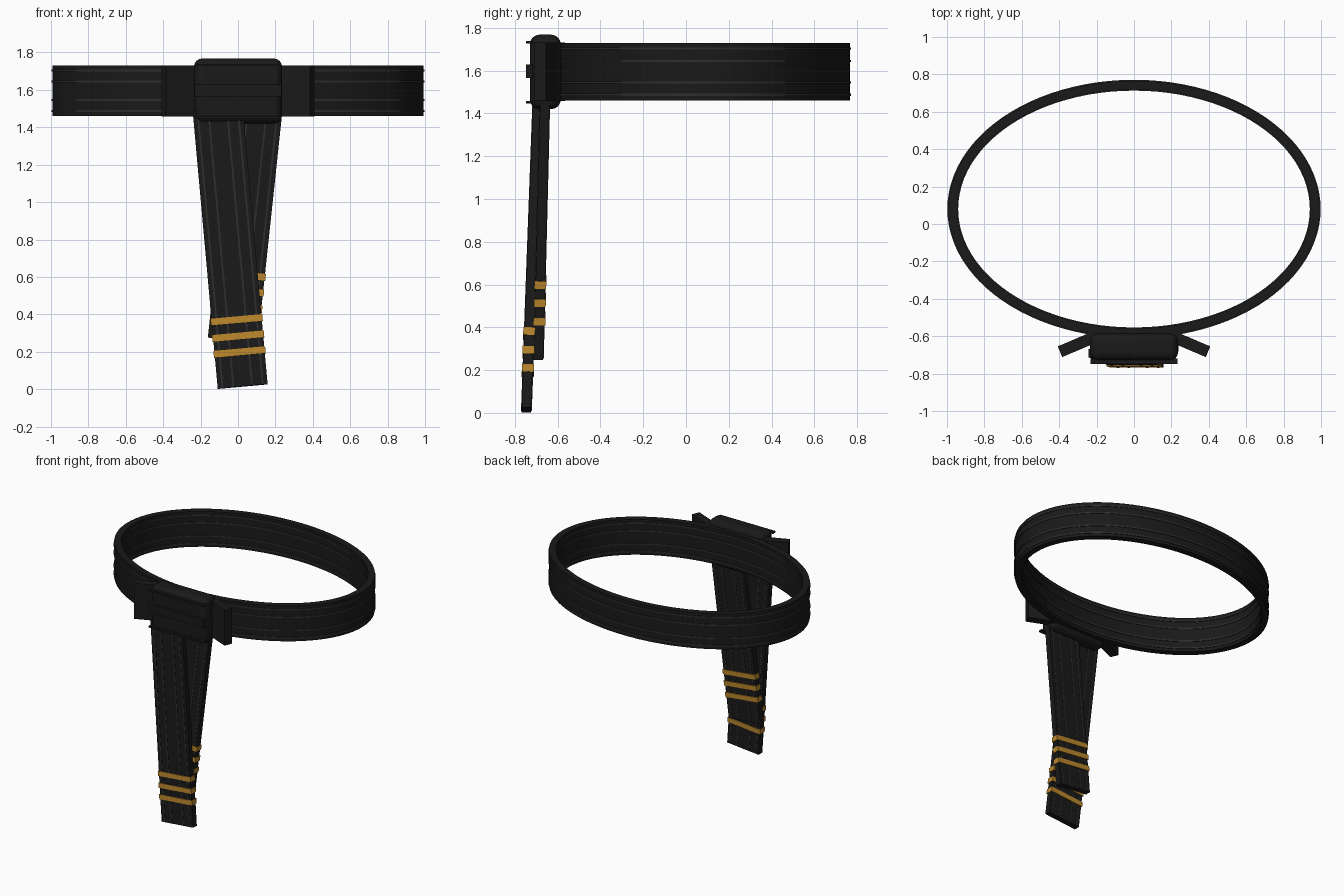
import bpy, bmesh
from math import sin, cos, pi, radians
from mathutils import Matrix, Vector

if "Cube" in bpy.data.objects:
    bpy.data.objects.remove(bpy.data.objects["Cube"])


def material(name, rgb):
    m = bpy.data.materials.new(name)
    m.diffuse_color = (*rgb, 1)
    m.use_nodes = True
    m.node_tree.nodes["Principled BSDF"].inputs["Base Color"].default_value = m.diffuse_color
    return m


BLACK = material("black_cloth", (0.010, 0.010, 0.010))
THREAD = material("grey_thread", (0.028, 0.028, 0.030))
GOLD = material("gold_stripe", (0.50, 0.24, 0.025))


def finish(name, bm, mat, matrix=Matrix()):
    bmesh.ops.recalc_face_normals(bm, faces=bm.faces)
    me = bpy.data.meshes.new(name)
    bm.to_mesh(me)
    bm.free()
    me.materials.append(mat)
    ob = bpy.data.objects.new(name, me)
    ob.matrix_world = matrix
    bpy.context.collection.objects.link(ob)
    return ob


def box(name, size, loc, mat, matrix=Matrix()):
    bm = bmesh.new()
    bmesh.ops.create_cube(bm, size=1)
    bmesh.ops.scale(bm, vec=size, verts=bm.verts)
    return finish(name, bm, mat, matrix @ Matrix.Translation(loc))


def smooth(ob):
    bpy.ops.object.select_all(action='DESELECT')
    ob.select_set(True)
    bpy.context.view_layer.objects.active = ob
    bpy.ops.object.shade_smooth_by_angle(angle=radians(35))


def ring(name, z0, z1, grow, mat, n=96):
    """Elliptical band with a rectangular cross-section."""
    rx, ry, t = 0.993, 0.686, 0.048
    section = [(grow, z0), (grow, z1), (-t - grow, z1), (-t - grow, z0)]
    bm = bmesh.new()
    loops = [[bm.verts.new(((rx + d) * cos(2 * pi * i / n), 0.08 + (ry + d) * sin(2 * pi * i / n), z))
              for d, z in section] for i in range(n)]
    for i in range(n):
        a, b = loops[i], loops[(i + 1) % n]
        for j in range(4):
            k = (j + 1) % 4
            bm.faces.new((a[j], b[j], b[k], a[k]))
    smooth(finish(name, bm, mat))


# Waist loop and its stitching
ROWS = (-0.108, -0.05, 0.05, 0.108)
ring("waist_loop", 1.46, 1.73, 0, BLACK)
for i, r in enumerate(ROWS):
    ring(f"waist_stitch_{i}", 1.595 + r - 0.005, 1.595 + r + 0.005, 0.005, THREAD)

# Knot with rounded edges
knot = box("knot", (0.472, 0.145, 0.348), (0, -0.6575, 1.594), BLACK)
bev = knot.modifiers.new("rounding", 'BEVEL')
bev.width, bev.segments = 0.045, 4
smooth(knot)

# Raised strips across the knot front
for label, z, h in (("lower", 1.453, 0.012), ("middle", 1.597, 0.065), ("upper", 1.733, 0.012)):
    box(f"knot_strip_{label}", (0.466, 0.03, h), (0, -0.733, z), BLACK)

# Short folds at either side of the knot
for label, s in (("left", -1), ("right", 1)):
    m = Matrix.Translation((s * 0.29, -0.638, 1.595)) @ Matrix.Rotation(-s * radians(23), 4, 'Z')
    box(f"knot_fold_{label}", (0.23, 0.062, 0.272), (0, 0, 0), BLACK, m)


def tail(name, bottom, top, stripes):
    """Hanging end: strap, lengthwise stitching and gold bands, in its own frame."""
    b, up = Vector(bottom), Vector(top) - Vector(bottom)
    length = up.length
    z = up.normalized()
    x = Vector((0, 1, 0)).cross(z).normalized()
    y = z.cross(x)
    m = Matrix((x, y, z)).transposed().to_4x4()
    m.translation = b
    w, t = 0.268, 0.044
    box(name, (w, t, length), (0, 0, length / 2), BLACK, m)
    for i, r in enumerate(ROWS):
        box(f"{name}_stitch_{i}", (0.009, t + 0.006, length - 0.01), (r, 0, length / 2), THREAD, m)
    for i, d in enumerate(stripes):
        box(f"{name}_band_{i}", (w + 0.01, t + 0.012, 0.036), (0, 0, d), GOLD, m)


# Crossing tails
tail("front_tail", (0.025, -0.746, 0.014), (-0.109, -0.691, 1.50), (0.185, 0.27, 0.358))
tail("back_tail", (-0.028, -0.69, 0.262), (0.104, -0.659, 1.50), (0.18, 0.267, 0.352))
